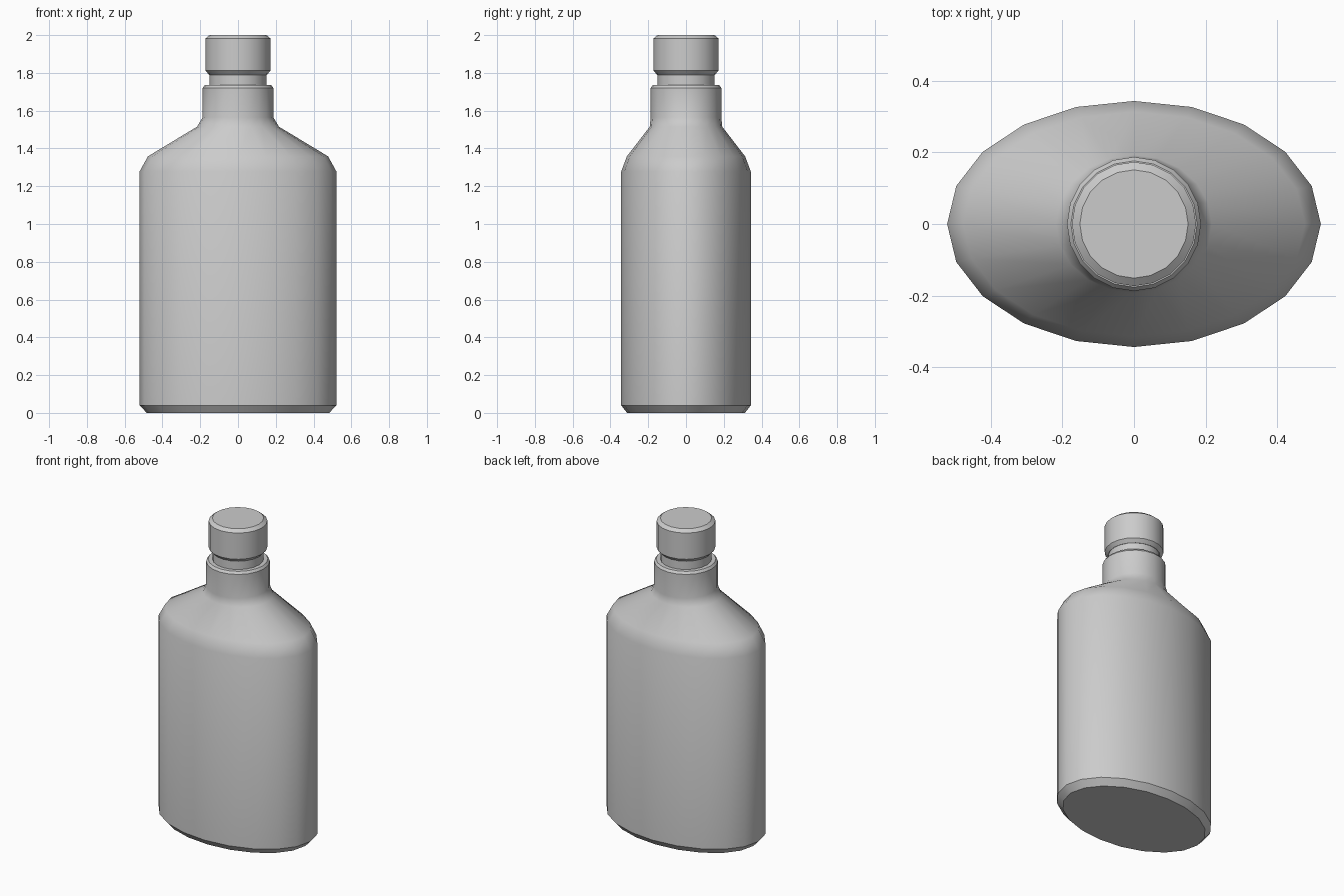
import bpy, bmesh, math

if "Cube" in bpy.data.objects:
    bpy.data.objects.remove(bpy.data.objects["Cube"])

SIDES = 20

def loft(name, rings):
    """Stack elliptical rings (x radius, y radius, z) into a closed solid."""
    bm = bmesh.new()
    loops = []
    for rx, ry, z in rings:
        loops.append([bm.verts.new((rx * math.cos(2 * math.pi * i / SIDES),
                                    ry * math.sin(2 * math.pi * i / SIDES), z))
                      for i in range(SIDES)])
    for a, b in zip(loops, loops[1:]):
        for i in range(SIDES):
            j = (i + 1) % SIDES
            bm.faces.new((a[i], a[j], b[j], b[i]))
    bm.faces.new(loops[0][::-1])
    bm.faces.new(loops[-1])
    bmesh.ops.recalc_face_normals(bm, faces=bm.faces)
    mesh = bpy.data.meshes.new(name)
    bm.to_mesh(mesh)
    bm.free()
    obj = bpy.data.objects.new(name, mesh)
    bpy.context.collection.objects.link(obj)
    bpy.ops.object.select_all(action='DESELECT')
    obj.select_set(True)
    bpy.context.view_layer.objects.active = obj
    bpy.ops.object.shade_smooth_by_angle(angle=math.radians(35))
    return obj

# Oval body, sloped shoulders blending into a round collar, and thin neck
loft("bottle_body", [
    (0.483, 0.312, 0.0), (0.521, 0.343, 0.04), (0.521, 0.343, 1.278),
    (0.477, 0.313, 1.358), (0.217, 0.192, 1.515), (0.187, 0.187, 1.565),
    (0.187, 0.187, 1.72), (0.176, 0.176, 1.735), (0.151, 0.151, 1.735),
    (0.151, 0.151, 1.79),
])

# Round cap with chamfered rims
loft("cap", [
    (0.153, 0.153, 1.79), (0.173, 0.173, 1.812),
    (0.173, 0.173, 1.982), (0.151, 0.151, 2.0),
])
